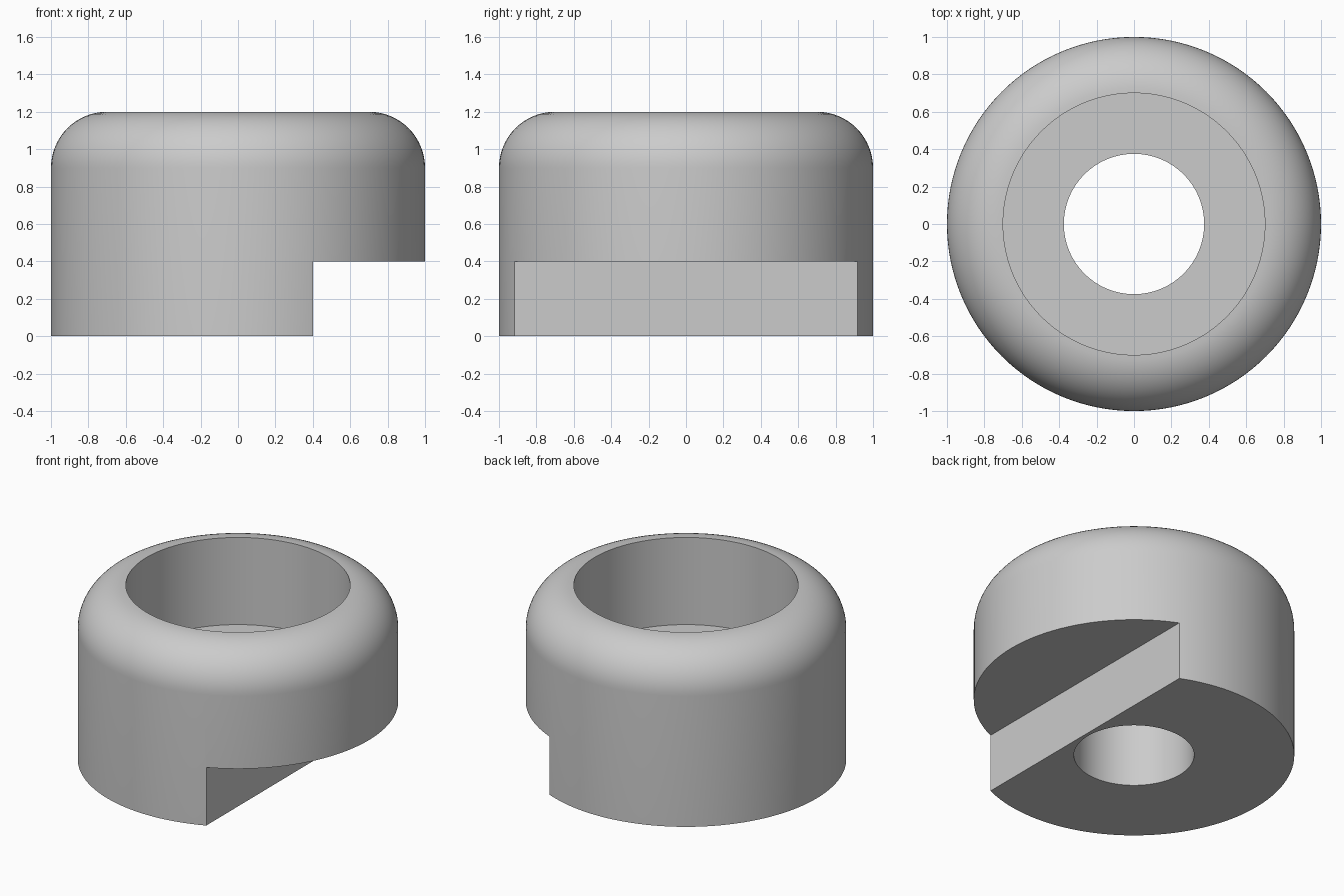
import bpy, bmesh, math

cube = bpy.data.objects.get("Cube")
if cube:
    bpy.data.objects.remove(cube, do_unlink=True)

# Material
grey = bpy.data.materials.new("plain grey")
grey.use_nodes = True
color = (0.6, 0.6, 0.6, 1)
grey.diffuse_color = color
grey.node_tree.nodes["Principled BSDF"].inputs["Base Color"].default_value = color

SEGMENTS = 128
R, HEIGHT, FILLET = 1.0, 1.2, 0.3
BORE_R, BORE_FLOOR, HOLE_R = 0.7, 0.6, 0.375
NOTCH_X, NOTCH_Z = 0.4, 0.4

# Half section: through hole, counterbore and rounded shoulder
profile = [(HOLE_R, 0), (R, 0)]
for i in range(17):
    a = math.pi / 2 * i / 16
    profile.append((R - FILLET + FILLET * math.cos(a),
                    HEIGHT - FILLET + FILLET * math.sin(a)))
profile += [(BORE_R, BORE_FLOOR), (HOLE_R, BORE_FLOOR)]

# Revolve the closed section into the cap body
bm = bmesh.new()
rings = []
for s in range(SEGMENTS):
    t = math.tau * s / SEGMENTS
    rings.append([bm.verts.new((r * math.cos(t), r * math.sin(t), z))
                  for r, z in profile])
n = len(profile)
for s in range(SEGMENTS):
    a, b = rings[s], rings[(s + 1) % SEGMENTS]
    for i in range(n):
        j = (i + 1) % n
        bm.faces.new((a[i], b[i], b[j], a[j]))
bmesh.ops.recalc_face_normals(bm, faces=bm.faces)
mesh = bpy.data.meshes.new("bored_cap")
bm.to_mesh(mesh)
bm.free()
mesh.materials.append(grey)
cap = bpy.data.objects.new("bored_cap", mesh)
bpy.context.collection.objects.link(cap)

# Straight notch across the underside, on the left
bpy.ops.mesh.primitive_cube_add(size=2, location=(NOTCH_X + 1, 0, NOTCH_Z - 1))
cutter = bpy.context.object
cutter.name = "notch_cutter"
cutter.scale.y = 1.5
cutter.hide_render = True
cutter.data.materials.append(grey)

notch = cap.modifiers.new("notch", "BOOLEAN")
notch.operation = "DIFFERENCE"
notch.solver = "EXACT"
notch.object = cutter

bpy.ops.object.select_all(action="DESELECT")
cap.select_set(True)
bpy.context.view_layer.objects.active = cap
bpy.ops.object.modifier_apply(modifier=notch.name)
bpy.data.objects.remove(cutter, do_unlink=True)
bpy.ops.object.shade_smooth_by_angle(angle=math.radians(30))
